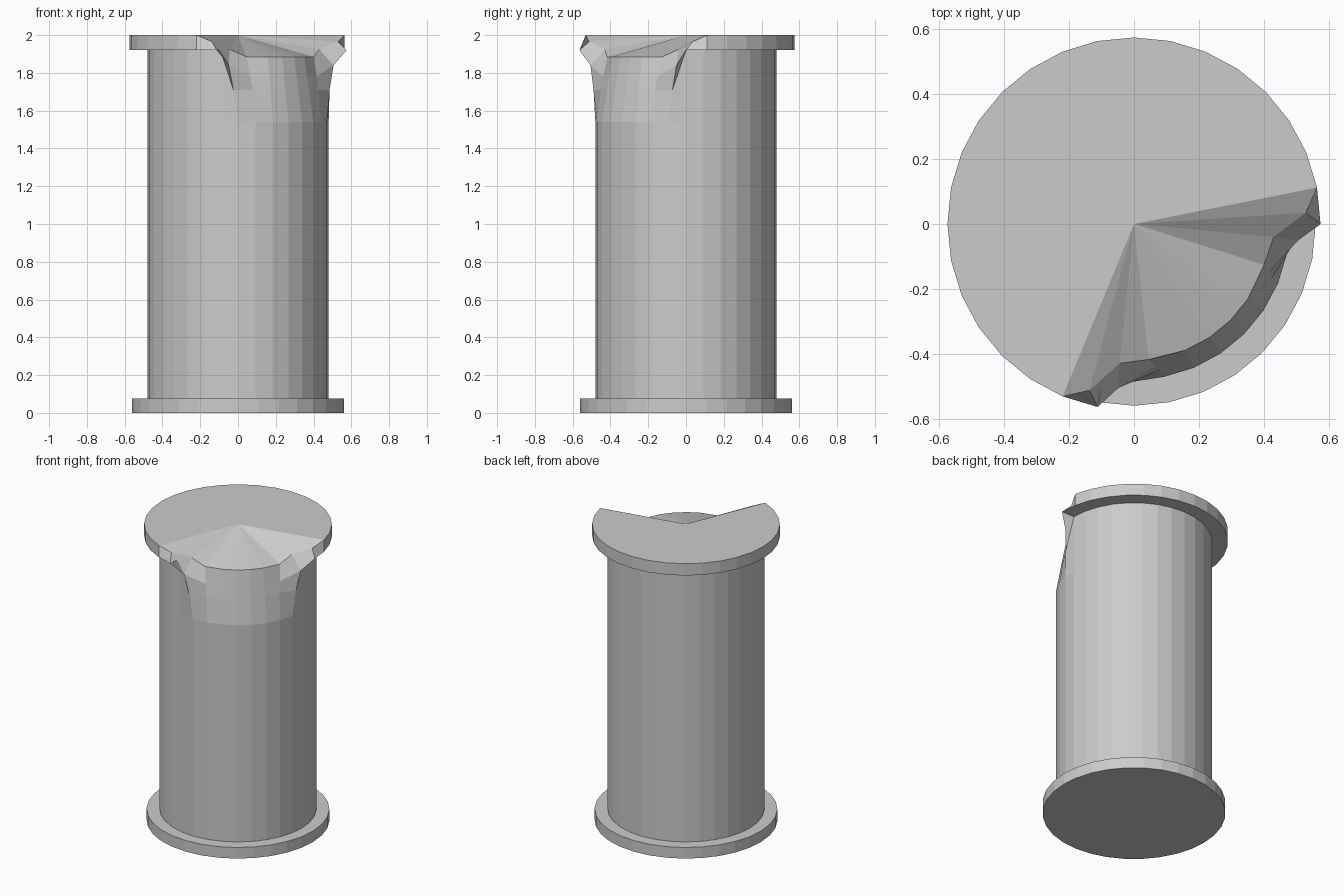
import bpy, bmesh
from math import radians, cos, sin

if "Cube" in bpy.data.objects:
    bpy.data.objects.remove(bpy.data.objects["Cube"])

SIDES = 32
STEP = 360 / SIDES
MID = -4.5 * STEP          # centre direction of the broken corner

# Intact profile (radius, z), from top rim down to base
PROFILE = [(0.575, 2.0), (0.575, 1.92), (0.48, 1.92), (0.48, 1.54),
           (0.48, 0.075), (0.56, 0.075), (0.56, 0.0)]

# Chipped profile starts: steps from MID -> (degrees from MID, radius, z) per ring
CHIP = {
    4.5: [(54.4, 0.531, 1.965)],
    3.5: [(45.3, 0.432, 1.925), (44.9, 0.508, 1.84), (42.2, 0.49, 1.71)],
    2.5: [(33.2, 0.42, 1.885), (31, 0.442, 1.78), (29.5, 0.457, 1.71)],
    1.5: [(17.2, 0.42, 1.885), (17, 0.439, 1.78), (17, 0.453, 1.70)],
    0.5: [(5.7, 0.42, 1.885), (5.65, 0.439, 1.78), (5.65, 0.453, 1.70)],
}


def ring_point(ring, k):
    """Position of one vertex, mirrored about the chip direction."""
    s = k + 4.5
    side = 1 if s > 0 else -1
    r, z = PROFILE[ring]
    off = s * STEP
    chip = CHIP.get(abs(s), [])
    if ring < len(chip):
        off, r, z = chip[ring]
        off *= side
    a = radians(MID + off)
    return (r * cos(a), r * sin(a), z)


bm = bmesh.new()
rings = [[bm.verts.new(ring_point(i, k)) for k in range(-16, 16)]
         for i in range(len(PROFILE))]

# Side walls, rim and base
for upper, lower in zip(rings, rings[1:]):
    for j in range(SIDES):
        n = (j + 1) % SIDES
        bm.faces.new((upper[j], lower[j], lower[n], upper[n]))

# Top fan keeps the broken facets radiating from the centre; flat underside
apex = bm.verts.new((0, 0, 2))
for j in range(SIDES):
    bm.faces.new((apex, rings[0][j], rings[0][(j + 1) % SIDES]))
bm.faces.new(rings[-1][::-1])
bmesh.ops.recalc_face_normals(bm, faces=bm.faces)

mesh = bpy.data.meshes.new("chipped_column")
bm.to_mesh(mesh)
bm.free()
bpy.context.collection.objects.link(bpy.data.objects.new("chipped_column", mesh))
